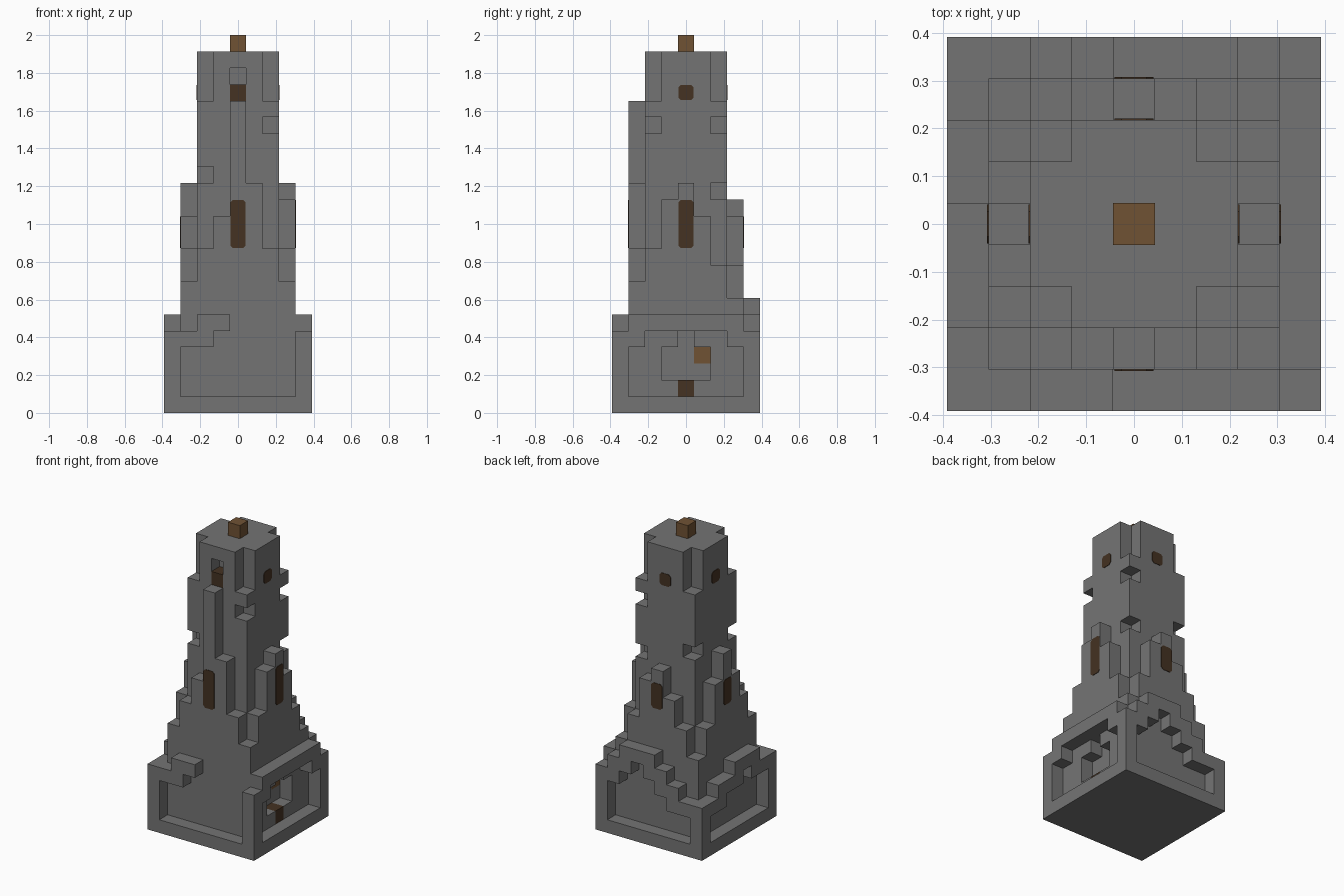
import bpy, bmesh
from mathutils import Vector

U = 2 / 23          # one block
R4 = range(-4, 5)
R3 = range(-3, 4)
R2 = range(-2, 3)

if "Cube" in bpy.data.objects:
    bpy.data.objects.remove(bpy.data.objects["Cube"])


def material(name, rgb):
    m = bpy.data.materials.new(name)
    m.use_nodes = True
    m.diffuse_color = (*rgb, 1)
    m.node_tree.nodes["Principled BSDF"].inputs["Base Color"].default_value = (*rgb, 1)
    return m


STONE = material("grey stone", (0.175, 0.175, 0.175))
WOOD = material("brown wood", (0.162, 0.084, 0.034))
DARK = material("dark brown window", (0.058, 0.032, 0.016))


def finish(name, bm, mat):
    me = bpy.data.meshes.new(name)
    bm.to_mesh(me)
    bm.free()
    me.materials.append(mat)
    ob = bpy.data.objects.new(name, me)
    bpy.context.collection.objects.link(ob)
    return ob


def block_mesh(name, cells, solid, mat):
    """Skin a set of blocks, leaving out faces hidden by neighbours."""
    bm = bmesh.new()
    for c in sorted(cells):
        for axis in range(3):
            for s in (-1, 1):
                n = Vector([s if i == axis else 0 for i in range(3)])
                if tuple(int(v + w) for v, w in zip(c, n)) in solid:
                    continue
                a = Vector([1 if i == (axis + 1) % 3 else 0 for i in range(3)])
                b = n.cross(a)
                mid = Vector(c) + Vector((0, 0, 0.5)) + n / 2
                bm.faces.new([bm.verts.new((mid + (a * p + b * q) / 2) * U)
                              for p, q in ((-1, -1), (1, -1), (1, 1), (-1, 1))])
    bmesh.ops.remove_doubles(bm, verts=bm.verts, dist=0.001)
    bmesh.ops.dissolve_limit(bm, angle_limit=0.01, verts=bm.verts, edges=bm.edges)
    return finish(name, bm, mat)


def column(x, y, low, high):
    return {(x, y, z) for z in range(low, high)}


# Tower body: square core, notched at the top corners
body = set()
for x in R2:
    for y in R2:
        body |= column(x, y, 0, 19 if abs(x) == abs(y) == 2 else 22)

# Stepped buttress ring, block heights along each side
front_top = (8, 10, 12, 19, 14, 10, 8)
back_top = (7, 9, 11, 13, 12, 9, 7)
right_top = (8, 10, 13, 14, 12, 9, 7)
left_top = (8, 10, 12, 14, 12, 9, 7)
for i, k in enumerate(R3):
    body |= column(k, -3, 0, front_top[i]) | column(k, 3, 0, back_top[i])
    if abs(k) < 3:
        body |= column(3, k, 0, right_top[i]) | column(-3, k, 0, left_top[i])

# Weathered corners, front loophole and arched doorway
body -= {(2, -2, 17), (2, 2, 17), (2, 2, 13), (-2, -2, 14), (-2, 2, 14), (0, -2, 20)}
body -= {(3, y, z) for y in (-1, 0, 1) for z in (2, 3)} | {(3, 0, 4)}

# Outer wall: floor rim plus broken arches given as (bottom, top) per block
wall = {(x, y, 0) for x in R4 for y in R4 if max(abs(x), abs(y)) == 4}
front_arch = {-4: (0, 5), -3: (4, 5), -2: (4, 6), -1: (5, 6), 4: (0, 5)}
back_arch = {-4: (0, 4), -3: (3, 4), -2: (3, 5), -1: (4, 6), 0: (5, 7),
             1: (6, 7), 2: (5, 7), 3: (4, 6), 4: (0, 5)}
left_arch = {3: (3, 4), 2: (3, 5), 1: (4, 5), 0: (4, 6), -1: (5, 6),
             -2: (4, 6), -3: (4, 5)}
for k, span in front_arch.items():
    wall |= column(k, -4, *span)
for k, span in back_arch.items():
    wall |= column(k, 4, *span)
for k, span in left_arch.items():
    wall |= column(-4, k, *span)
for k in R3:
    wall |= column(4, k, 4 if abs(k) == 3 else 5, 6)

# Wooden blocks
finial = {(0, 0, 22)}
door_block = {(2, 1, 3)}
door_sill = {(3, 0, 1)}
loophole_block = {(0, -2, 19)}
wood = finial | door_block | door_sill | loophole_block
body -= wood
solid = body | wall | wood
block_mesh("tower_body", body, solid, STONE)
block_mesh("outer_wall", wall, solid, STONE)
block_mesh("roof_finial", finial, solid, WOOD)
block_mesh("door_block", door_block, solid, WOOD)
block_mesh("door_sill", door_sill, solid, DARK)
block_mesh("loophole_block", loophole_block, solid, DARK)


def window(name, direction, dist, low, high):
    """Thin plate with clipped corners on one side of the tower."""
    n = Vector(direction)
    side = Vector((0, 0, 1)).cross(n)
    w, h, c = U / 2 - 0.003, (high - low) * U / 2 - 0.003, 0.014
    corners = ((w, c - h), (w, h - c), (w - c, h), (c - w, h),
               (-w, h - c), (-w, c - h), (c - w, -h), (w - c, -h))
    mid = n * (dist * U) + Vector((0, 0, (low + high) / 2 * U))
    bm = bmesh.new()
    face = bm.faces.new([bm.verts.new(mid + side * p + Vector((0, 0, q))) for p, q in corners])
    ext = bmesh.ops.extrude_face_region(bm, geom=[face])
    bmesh.ops.translate(bm, vec=n * 0.003,
                        verts=[g for g in ext["geom"] if isinstance(g, bmesh.types.BMVert)])
    bmesh.ops.recalc_face_normals(bm, faces=bm.faces)
    finish(name, bm, DARK)


# Tall windows low on every side, small ones near the top
SIDES = {"front": ((0, -1, 0), 13), "right": ((1, 0, 0), 13),
         "back": ((0, 1, 0), 12), "left": ((-1, 0, 0), 12)}
for side_name, (d, top) in SIDES.items():
    label = {"right": "left", "left": "right"}.get(side_name, side_name)
    window(label + "_tall_window", d, 3.5, 10, top)
    if side_name != "front":
        window(label + "_small_window", d, 2.5, 19, 20)
